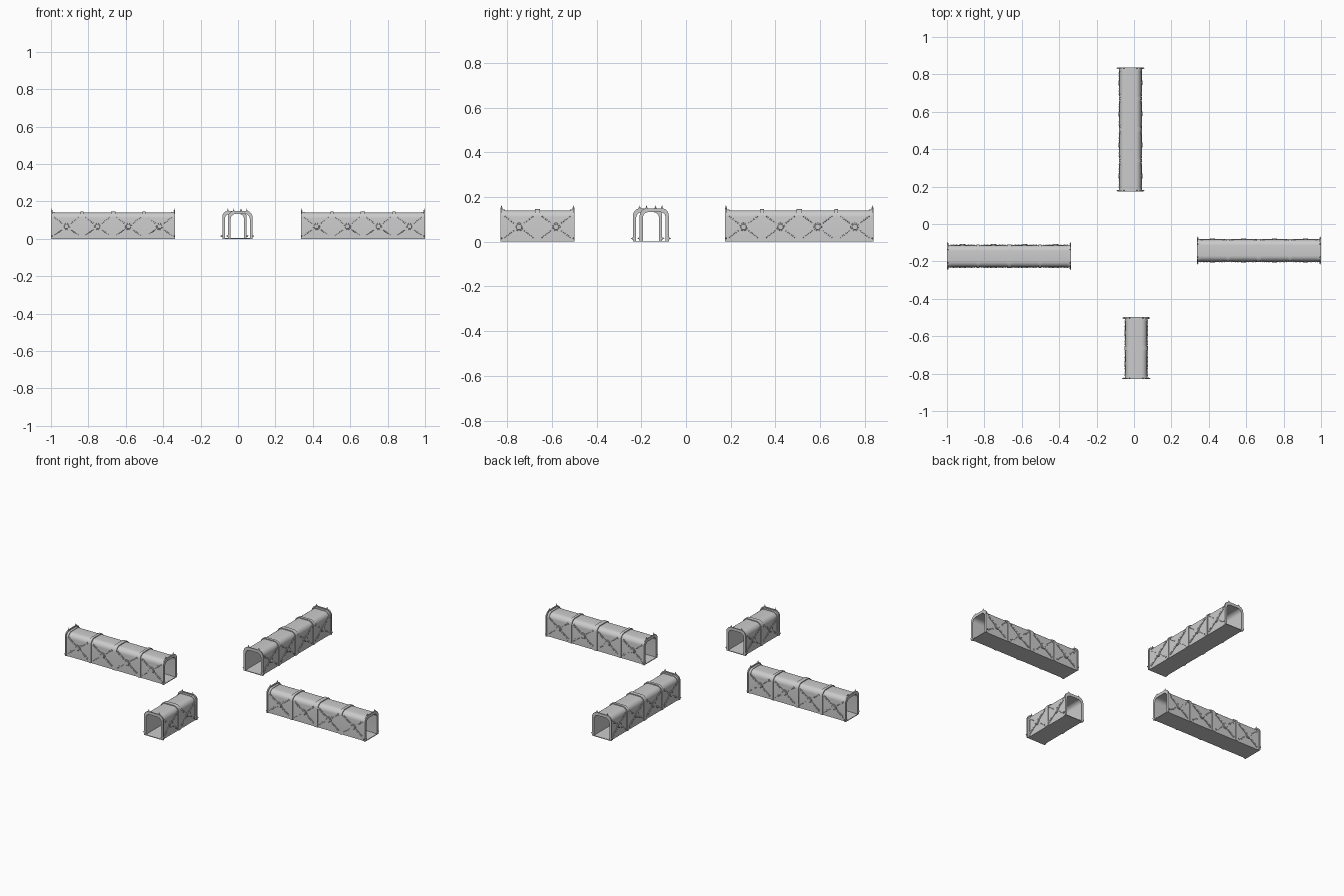
import bpy, bmesh, math
from mathutils import Matrix, Vector

if "Cube" in bpy.data.objects:
    bpy.data.objects.remove(bpy.data.objects["Cube"])

MODULE = 0.166  # length of one wall panel


def arch(hw, top, r, n=6):
    """Rounded-top arch outline in (y, z), left foot to right foot."""
    pts = [(-hw, 0.0)]
    for cy, a0 in ((-hw + r, math.pi), (hw - r, math.pi / 2)):
        for i in range(n + 1):
            a = a0 - i * math.pi / 2 / n
            pts.append((cy + r * math.cos(a), top - r + r * math.sin(a)))
    return pts + [(hw, 0.0)]


def add_arch(bm, x0, x1, outer, inner):
    """Solid arch band between two outlines, from x0 to x1."""
    rings = [[bm.verts.new((x, y, z)) for y, z in arch(*p)]
             for x, p in ((x0, outer), (x1, outer), (x1, inner), (x0, inner))]
    for k in range(4):
        a, b = rings[k], rings[(k + 1) % 4]
        for i in range(len(a) - 1):
            bm.faces.new((a[i], a[i + 1], b[i + 1], b[i]))
    for i in (0, -1):
        bm.faces.new([r[i] for r in rings])


def add_box(bm, centre, size, rot=Matrix()):
    m = Matrix.Translation(centre) @ rot @ Matrix.Diagonal((*size, 1))
    bmesh.ops.create_cube(bm, size=1, matrix=m)


def add_cone(bm, base, direction, r1, r2, h, seg=12):
    d = Vector(direction)
    m = Matrix.Translation(Vector(base) + d * h / 2) @ d.to_track_quat('Z', 'Y').to_matrix().to_4x4()
    bmesh.ops.create_cone(bm, cap_ends=True, segments=seg, radius1=r1, radius2=r2, depth=h, matrix=m)


def finish(bm, name, mat):
    bmesh.ops.recalc_face_normals(bm, faces=bm.faces)
    me = bpy.data.meshes.new(name)
    bm.to_mesh(me)
    bm.free()
    ob = bpy.data.objects.new(name, me)
    ob.matrix_world = mat
    bpy.context.collection.objects.link(ob)
    bpy.ops.object.select_all(action='DESELECT')
    ob.select_set(True)
    bpy.context.view_layer.objects.active = ob
    bpy.ops.object.shade_smooth_by_angle(angle=math.radians(35))


OUT, INN = (0.058, 0.140, 0.030), (0.053, 0.134, 0.026)
RIB, FRAME = (0.062, 0.145, 0.032), (0.065, 0.149, 0.032)
RIB_IN = (0.051, 0.132, 0.025)


def tunnel(name, cx, cy, panels, angle):
    mat = Matrix.Translation((cx, cy, 0)) @ Matrix.Rotation(angle, 4, 'Z')
    half = panels * MODULE / 2

    # arched shell and thin floor
    bm = bmesh.new()
    add_arch(bm, -half, half, OUT, INN)
    finish(bm, name + "_shell", mat)
    bm = bmesh.new()
    add_box(bm, (0, 0, 0.002), (2 * half, 0.114, 0.004))
    finish(bm, name + "_floor", mat)

    # ribs between panels: the wider one joins two modules
    bm = bmesh.new()
    for i in range(1, panels):
        x = -half + i * MODULE
        w = 0.012 if i == panels // 2 else 0.008
        add_arch(bm, x - w, x + w, RIB, RIB_IN)
    finish(bm, name + "_ribs", mat)

    # end frames: outer lip plus a stepped inner band
    bm = bmesh.new()
    for s in (-1, 1):
        add_arch(bm, s * (half - 0.007), s * half, FRAME, RIB_IN)
        add_arch(bm, s * (half - 0.020), s * (half - 0.007), (0.0605, 0.143, 0.031), RIB_IN)
    finish(bm, name + "_end_frames", mat)

    # pointed studs on the end frames
    bm = bmesh.new()
    for s in (-1, 1):
        x = s * (half - 0.0045)
        for t in (-1, 1):
            add_cone(bm, (x, t * 0.035, 0.147), (0, 0, 1), 0.0045, 0.0045, 0.005)
            add_cone(bm, (x, t * 0.035, 0.152), (0, 0, 1), 0.003, 0.001, 0.009)
            add_cone(bm, (x, t * 0.063, 0.015), (0, t, 0), 0.0045, 0.0045, 0.006)
            add_cone(bm, (x, t * 0.069, 0.015), (0, t, 0), 0.003, 0.001, 0.006)
    finish(bm, name + "_studs", mat)

    # crossed braces, central hubs and rivet rows on both walls
    braces, hubs, rivets = bmesh.new(), bmesh.new(), bmesh.new()
    dx, dz, zc = 0.066, 0.049, 0.066
    for i in range(panels):
        x = -half + (i + 0.5) * MODULE
        for t in (-1, 1):
            for s in (-1, 1):
                rot = Matrix.Rotation(s * math.atan2(dz, dx), 4, 'Y')
                add_box(braces, (x, t * 0.0585, zc), (2 * math.hypot(dx, dz), 0.004, 0.013), rot)
                for k in (-1, 1):
                    for j in range(6):
                        f = k * (0.38 + j * 0.115)
                        m = Matrix.Translation((x + f * dx, t * 0.0605, zc + s * f * dz))
                        bmesh.ops.create_icosphere(rivets, subdivisions=1, radius=0.0026, matrix=m)
            add_cone(hubs, (x, t * 0.057, zc), (0, t, 0), 0.019, 0.018, 0.0055, 24)
            add_cone(hubs, (x, t * 0.062, zc), (0, t, 0), 0.014, 0.012, 0.002, 24)
    finish(braces, name + "_cross_braces", mat)
    finish(hubs, name + "_hubs", mat)
    finish(rivets, name + "_rivets", mat)


tunnel("left_tunnel", -0.668, -0.172, 4, 0)
tunnel("right_tunnel", 0.668, -0.142, 4, 0)
tunnel("back_tunnel", -0.019, 0.506, 4, math.pi / 2)
tunnel("front_tunnel", 0.012, -0.664, 2, math.pi / 2)
